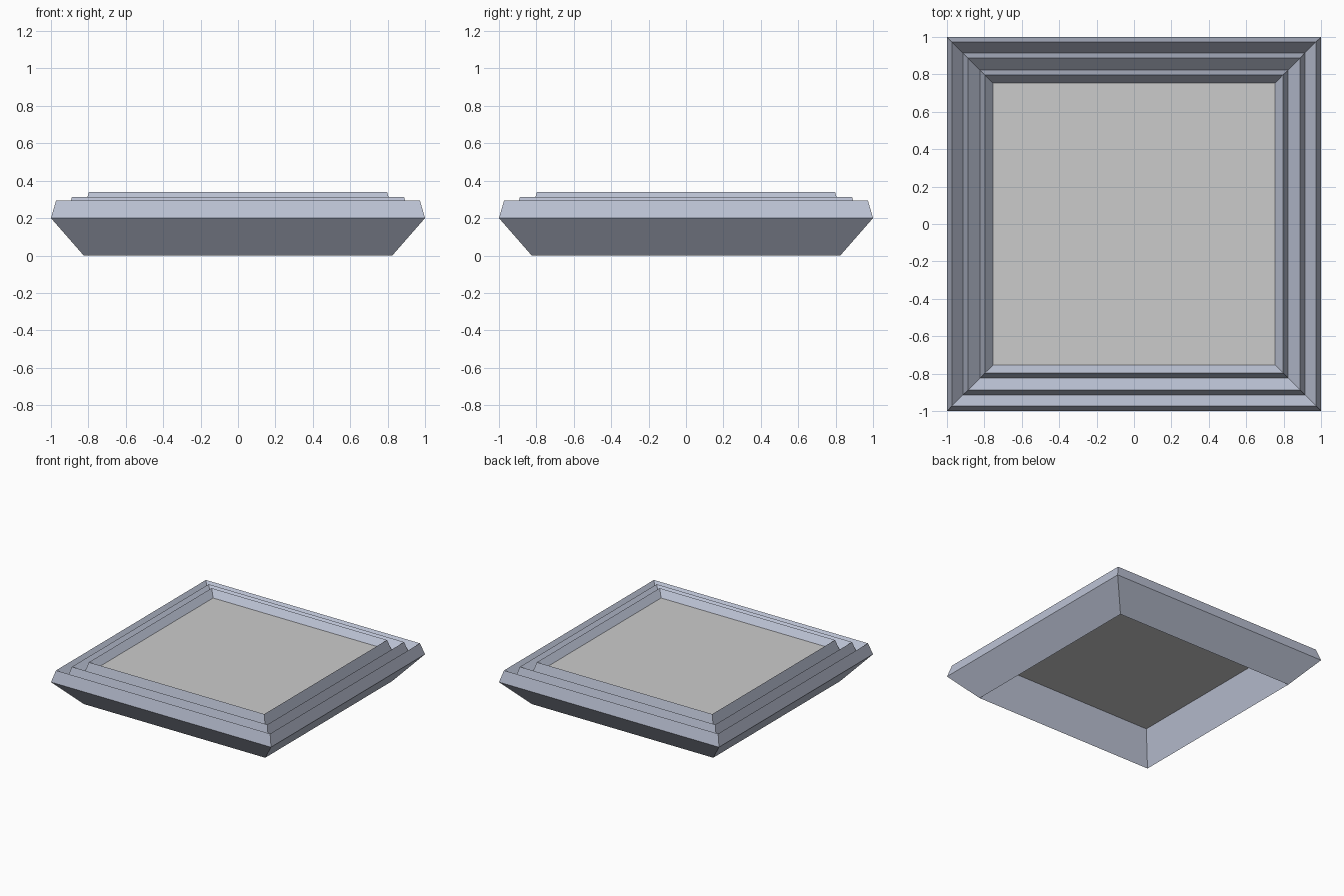
import bpy
import bmesh

if "Cube" in bpy.data.objects:
    bpy.data.objects.remove(bpy.data.objects["Cube"])

# Frame cross-section: (half-width from centre, height)
PROFILE = [
    (0.825, 0.0), (1.0, 0.2), (0.973, 0.293),   # splayed back and outer lip
    (0.914, 0.22), (0.888, 0.313),              # first groove and middle ridge
    (0.824, 0.246), (0.797, 0.34),              # second groove and inner ridge
    (0.754, 0.287),                             # inner lip meeting the panel
]
CORNERS = [(-1, -1), (1, -1), (1, 1), (-1, 1)]


def make_object(name, bm):
    bmesh.ops.recalc_face_normals(bm, faces=bm.faces[:])
    mesh = bpy.data.meshes.new(name)
    bm.to_mesh(mesh)
    bm.free()
    obj = bpy.data.objects.new(name, mesh)
    bpy.context.collection.objects.link(obj)
    return obj


# Mitred moulding: sweep the closed profile around the square
bm = bmesh.new()
rings = [[bm.verts.new((sx * d, sy * d, z)) for d, z in PROFILE] for sx, sy in CORNERS]
n = len(PROFILE)
for i in range(4):
    a, b = rings[i], rings[(i + 1) % 4]
    for j in range(n):
        k = (j + 1) % n
        bm.faces.new((a[j], b[j], b[k], a[k]))
frame = make_object("frame_moulding", bm)

mat = bpy.data.materials.new("blue_grey")
mat.diffuse_color = (0.5, 0.54, 0.66, 1)
mat.use_nodes = True
mat.node_tree.nodes["Principled BSDF"].inputs["Base Color"].default_value = mat.diffuse_color
frame.data.materials.append(mat)

# Flat panel filling the opening
bm = bmesh.new()
d, z = PROFILE[-1]
bm.faces.new([bm.verts.new((sx * d, sy * d, z)) for sx, sy in CORNERS])
make_object("panel", bm)
